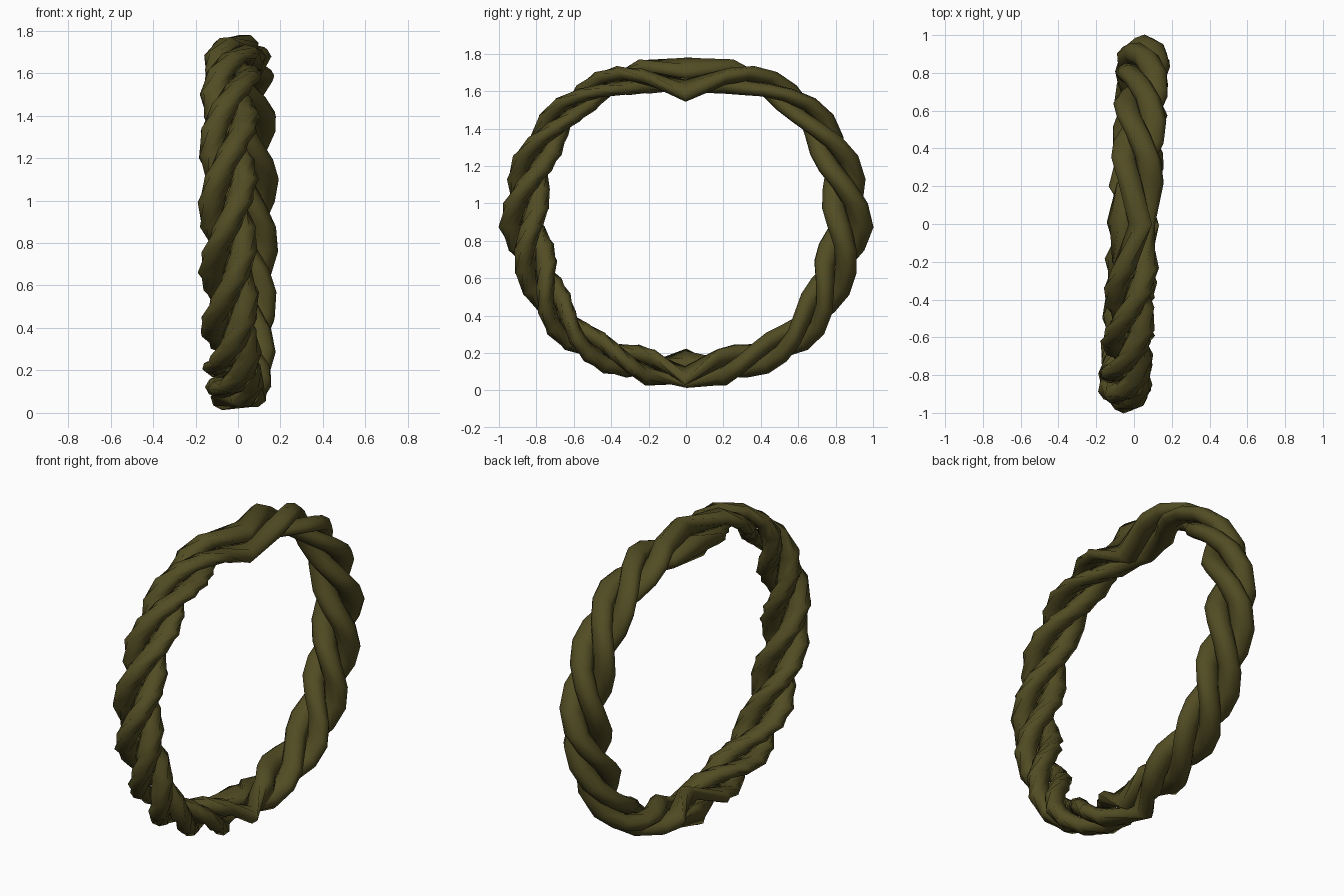
import bpy, bmesh
from math import sin, cos, pi, radians

if "Cube" in bpy.data.objects:
    bpy.data.objects.remove(bpy.data.objects["Cube"])

STRANDS, SIDES = 3, 8
OFFSET, THICK = 0.078, 0.067  # strand centre offset and strand radius
MID_Z = 0.89
YAW = radians(-3.2)

# Angle up the half ring, distance from ring centre, radial flattening of the bundle
PATH = [(-90, 0.785, 0.82), (-68, 0.795, 0.72), (-44, 0.845, 0.72), (-18, 0.83, 0.88),
        (0, 0.865, 0.98), (24, 0.875, 0.84), (42, 0.88, 0.68), (62, 0.855, 0.60),
        (74, 0.82, 0.72), (90, 0.77, 0.90)]
# Section angles, with longer straight pieces at the crown and the foot
ANGLES = [-90] + [-76 + 7.5 * i for i in range(21)] + [90]

mat = bpy.data.materials.new("olive_vine")
mat.diffuse_color = (0.085, 0.073, 0.017, 1)
mat.use_nodes = True
mat.node_tree.nodes["Principled BSDF"].inputs["Base Color"].default_value = mat.diffuse_color


def path_at(deg):
    for (a0, r0, s0), (a1, r1, s1) in zip(PATH, PATH[1:]):
        if deg <= a1 + 1e-6:
            f = (deg - a0) / (a1 - a0)
            return r0 + (r1 - r0) * f, s0 + (s1 - s0) * f


def twist(deg):
    if deg >= 90:
        return 25                              # twist relaxes at the crown
    return 6 * (deg - 79)


def section(deg, phase):
    """Cross-section of one strand at an angle on the front (-y) half."""
    t = radians(deg)
    radius, flat = path_at(deg)
    phi = phase + radians(twist(deg))
    ring = []
    for k in range(SIDES):
        a = phi + 2 * pi * k / SIDES
        x = OFFSET * sin(phi) + THICK * sin(a)
        r = radius + flat * (OFFSET * cos(phi) + THICK * cos(a))
        ring.append((x, -r * cos(t), MID_Z + r * sin(t)))
    return ring


# Twisted strands: front half plus its mirror image, closed into a ring
for n in range(STRANDS):
    front = [section(d, 2 * pi * n / STRANDS) for d in ANGLES]
    back = [[(x, -y, z) for x, y, z in ring] for ring in reversed(front[1:-1])]
    bm = bmesh.new()
    rings = [[bm.verts.new(co) for co in ring] for ring in front + back]
    for j, ring in enumerate(rings):
        nxt = rings[(j + 1) % len(rings)]
        for k in range(SIDES):
            m = (k + 1) % SIDES
            bm.faces.new((ring[k], ring[m], nxt[m], nxt[k])).smooth = True
    bmesh.ops.recalc_face_normals(bm, faces=bm.faces)
    me = bpy.data.meshes.new("ring_strand")
    bm.to_mesh(me)
    bm.free()
    me.materials.append(mat)
    ob = bpy.data.objects.new("ring_strand_%d" % (n + 1), me)
    ob.rotation_euler.z = YAW
    bpy.context.collection.objects.link(ob)
